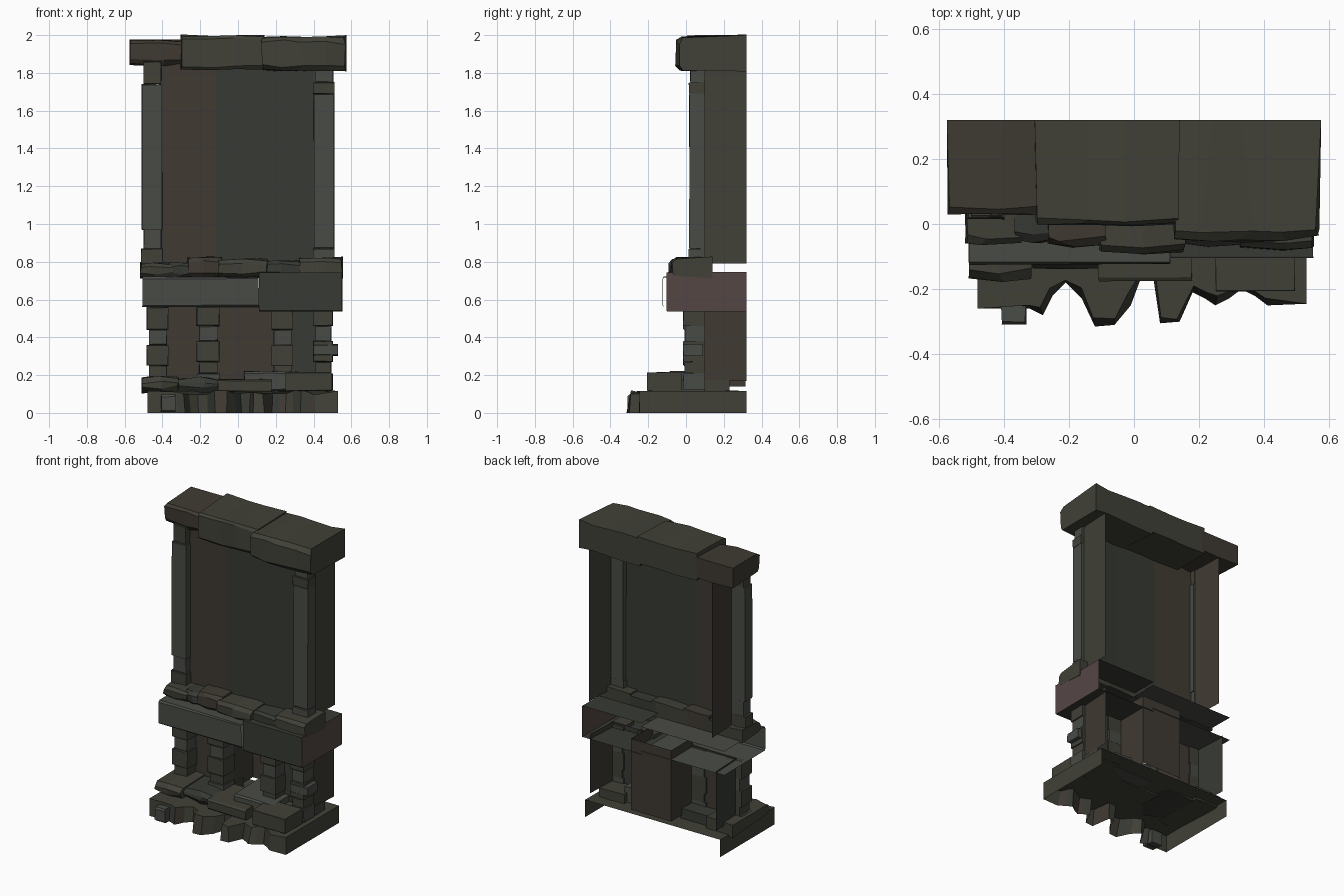
import bpy, bmesh, random

if "Cube" in bpy.data.objects:
    bpy.data.objects.remove(bpy.data.objects["Cube"])

rng = random.Random(7)


def mat(name, c):
    m = bpy.data.materials.new(name)
    m.diffuse_color = (*c, 1)
    m.use_nodes = True
    m.node_tree.nodes["Principled BSDF"].inputs["Base Color"].default_value = m.diffuse_color
    return m


MOSS = mat("moss_stone", (0.052, 0.052, 0.039))
GREY = mat("grey_stone", (0.066, 0.070, 0.060))
DARK = mat("dark_stone", (0.038, 0.042, 0.034))
BROWN = mat("brown_stone", (0.050, 0.042, 0.032))
MAUVE = mat("mauve_stone", (0.090, 0.062, 0.060))


def finish(name, bm, mats):
    bmesh.ops.recalc_face_normals(bm, faces=bm.faces)
    me = bpy.data.meshes.new(name)
    bm.to_mesh(me)
    bm.free()
    for m in mats:
        me.materials.append(m)
    ob = bpy.data.objects.new(name, me)
    bpy.context.collection.objects.link(ob)
    return ob


# Chamfered stone: cross-section rings along x with small irregularities
def stone(name, x, y, z, cuts=1, ch=0.015, jit=0.006, back=True, m=MOSS, ends=(1, 1), end=None):
    bm = bmesh.new()
    rings = []
    for i in range(cuts + 1):
        t = i / cuts
        e = ch * 0.4 if i in (0, cuts) else 0
        px = x[0] + (x[1] - x[0]) * t
        if 0 < i < cuts:
            px += rng.uniform(-0.25, 0.25) * (x[1] - x[0]) / cuts
        prof = [(y[1], z[0]), (y[0] + ch + e, z[0] + e), (y[0] + e, z[0] + ch + e),
                (y[0] + e, z[1] - ch - e), (y[0] + ch + e, z[1] - e), (y[1], z[1])]
        ring = []
        for k, (py, pz) in enumerate(prof):
            j = jit if 0 < k < 5 else 0
            dx = rng.uniform(0, 1) * j * (1 if i == 0 else -1 if i == cuts else rng.uniform(-4, 4))
            dz = rng.uniform(0, jit) * (1 if k < 3 else -1)
            ring.append(bm.verts.new((px + dx, py + rng.uniform(0, 1) * j, pz + dz)))
        rings.append(ring)
    for a, b in zip(rings, rings[1:]):
        for k in range(6 if back else 5):
            n = (k + 1) % 6
            bm.faces.new((a[k], b[k], b[n], a[n]))
    if ends[0]:
        bm.faces.new(rings[0])
    if ends[1]:
        cap = bm.faces.new(rings[-1][::-1])
        cap.material_index = 1 if end else 0
    return finish(name, bm, [m] + ([end] if end else []))


# Open wall sheet following a plan outline, optionally closed on top
def wall(name, pts, z0, z1, mats, top=None):
    bm = bmesh.new()
    lo = [bm.verts.new((px, py, z0)) for px, py in pts]
    hi = [bm.verts.new((p[0], p[1], p[2] if top else z1)) for p in (top or pts)]
    for i in range(len(pts) - 1):
        f = bm.faces.new((lo[i], lo[i + 1], hi[i + 1], hi[i]))
        f.material_index = i % len(mats)
    if top:
        bm.faces.new(hi)
    return finish(name, bm, mats)


# Foundation of rough cobbles: jagged front, hollow underneath and behind
edge = [(-0.48, 0.32), (-0.48, -0.26), (-0.32, -0.26), (-0.28, -0.28), (-0.25, -0.22),
        (-0.21, -0.18), (-0.16, -0.23), (-0.12, -0.315), (-0.06, -0.31), (-0.01, -0.25),
        (0.02, -0.17), (0.06, -0.17), (0.08, -0.305), (0.14, -0.30), (0.18, -0.21),
        (0.22, -0.23), (0.25, -0.25), (0.29, -0.23), (0.33, -0.20), (0.37, -0.22),
        (0.41, -0.25), (0.53, -0.245), (0.53, 0.32)]
top = [(px, py, 0.117) if py > 0 or abs(px) > 0.45 else
       (px + rng.uniform(-0.01, 0.01), py + rng.uniform(0.005, 0.04), rng.uniform(0.095, 0.12))
       for px, py in edge]
wall("foundation", edge, 0.0, 0.115, [MOSS, MOSS, DARK, BROWN], top)
stone("loose_cobble", (-0.41, -0.33), (-0.315, -0.22), (0.0, 0.10), ch=0.008, m=GREY)

# Hearth course above the foundation
stone("hearth_stone_left", (-0.51, -0.31), (-0.18, 0.23), (0.10, 0.195), 2, 0.025, 0.012)
stone("hearth_stone_mid_left", (-0.32, -0.10), (-0.15, 0.20), (0.10, 0.195), 2, 0.025, 0.012, m=DARK)
stone("hearth_slab", (-0.11, 0.18), (-0.18, 0.10), (0.105, 0.185), 1, 0.008)
stone("hearth_back_step", (0.03, 0.32), (-0.10, 0.20), (0.11, 0.225), 2, 0.01, m=GREY)
stone("hearth_stone_right", (0.25, 0.495), (-0.21, -0.02), (0.115, 0.218), 1, 0.004, 0.003)
stone("hearth_stone_right_back", (0.30, 0.49), (-0.03, 0.23), (0.11, 0.18), 1, 0.005)

# Lower body: side walls, front panels and deep firebox
wall("lower_body_left", [(-0.45, 0.32), (-0.44, 0.09), (-0.11, 0.09)], 0.17, 0.57, [DARK, BROWN])
wall("lower_body_right", [(0.19, 0.09), (0.48, 0.09), (0.495, 0.32)], 0.17, 0.57, [DARK, BROWN])
wall("firebox", [(-0.11, 0.08), (-0.11, 0.315), (0.19, 0.315), (0.19, 0.08)], 0.14, 0.62, [BROWN])


# Stacked block pillar: slightly alternating block widths and depths
def pillar(name, x, y, breaks, mats, wob=0.009):
    for i, (a, b) in enumerate(zip(breaks, breaks[1:])):
        g = 0 if b - a > 0.5 else wob * (1 if i % 2 else -0.4)
        stone(f"{name}_block_{i + 1}", (x[0] + g, x[1] - g * 0.6),
              (y[0] + g * 0.6, y[1]), (a - 0.002, b + 0.002), 1, 0.003, 0.003,
              m=mats[i % len(mats)])


low = ("lower_pillar_left", (-0.48, -0.37)), ("lower_pillar_mid_left", (-0.215, -0.10)), \
      ("lower_pillar_mid_right", (0.18, 0.29)), ("lower_pillar_right", (0.40, 0.50))
for k, (n, xs) in enumerate(low):
    s = 0.02 * (k % 2)
    pillar(n, xs, (-0.015, 0.10), [0.12, 0.19 + s, 0.25 + s, 0.36 + s, 0.44 + s, 0.56],
           [GREY, MOSS, MOSS])
stone("jutting_block", (0.40, 0.53), (-0.018, 0.09), (0.30, 0.365), 1, 0.004, 0.003, m=GREY)

# Mantel: two heavy beams, hollow at the back, only the outer right end closed
stone("mantel_beam_left", (-0.51, 0.115), (-0.13, 0.32), (0.555, 0.725), 1, 0.008, 0.006,
      back=False, m=GREY, ends=(0, 0))
stone("mantel_beam_right", (0.11, 0.552), (-0.105, 0.32), (0.535, 0.747), 1, 0.003, 0.002,
      back=False, m=DARK, ends=(0, 1), end=MAUVE)

# Rubble course on the mantel
for i, (x0, x1, y0, z1, m) in enumerate([
        (-0.52, -0.34, -0.07, 0.80, MOSS), (-0.37, -0.24, -0.06, 0.805, DARK),
        (-0.27, -0.08, -0.075, 0.83, BROWN), (-0.11, 0.16, -0.095, 0.82, MOSS),
        (0.13, 0.36, -0.075, 0.815, DARK), (0.32, 0.555, -0.085, 0.83, MOSS)]):
    stone(f"mantel_rubble_{i + 1}", (x0, x1), (y0, 0.14), (0.71, z1), 2, 0.02, 0.01, m=m)

# Chimney breast: faceted sheet, open at the back
wall("chimney_breast", [(-0.42, 0.32), (-0.41, 0.065), (-0.12, 0.055),
                        (0.19, 0.055), (0.40, 0.065), (0.49, 0.07), (0.50, 0.32)],
     0.79, 1.86, [BROWN, BROWN, DARK, DARK, MOSS, MOSS])

# Corner pillars of the chimney
pillar("upper_pillar_left", (-0.51, -0.40), (0.015, 0.10), [0.79, 0.87, 0.97, 1.74, 1.86],
       [MOSS, GREY, GREY])
pillar("upper_pillar_right", (0.40, 0.51), (0.015, 0.10), [0.79, 0.87, 1.69, 1.75, 1.86],
       [GREY, GREY, MOSS])

# Cap stones
stone("cap_left", (-0.575, -0.28), (0.02, 0.32), (1.835, 1.985), 2, 0.02, 0.014, m=BROWN)
stone("cap_middle", (-0.305, 0.14), (-0.01, 0.32), (1.81, 2.005), 3, 0.016, 0.012)
stone("cap_right", (0.12, 0.575), (-0.06, 0.32), (1.80, 2.0), 4, 0.025, 0.018)
